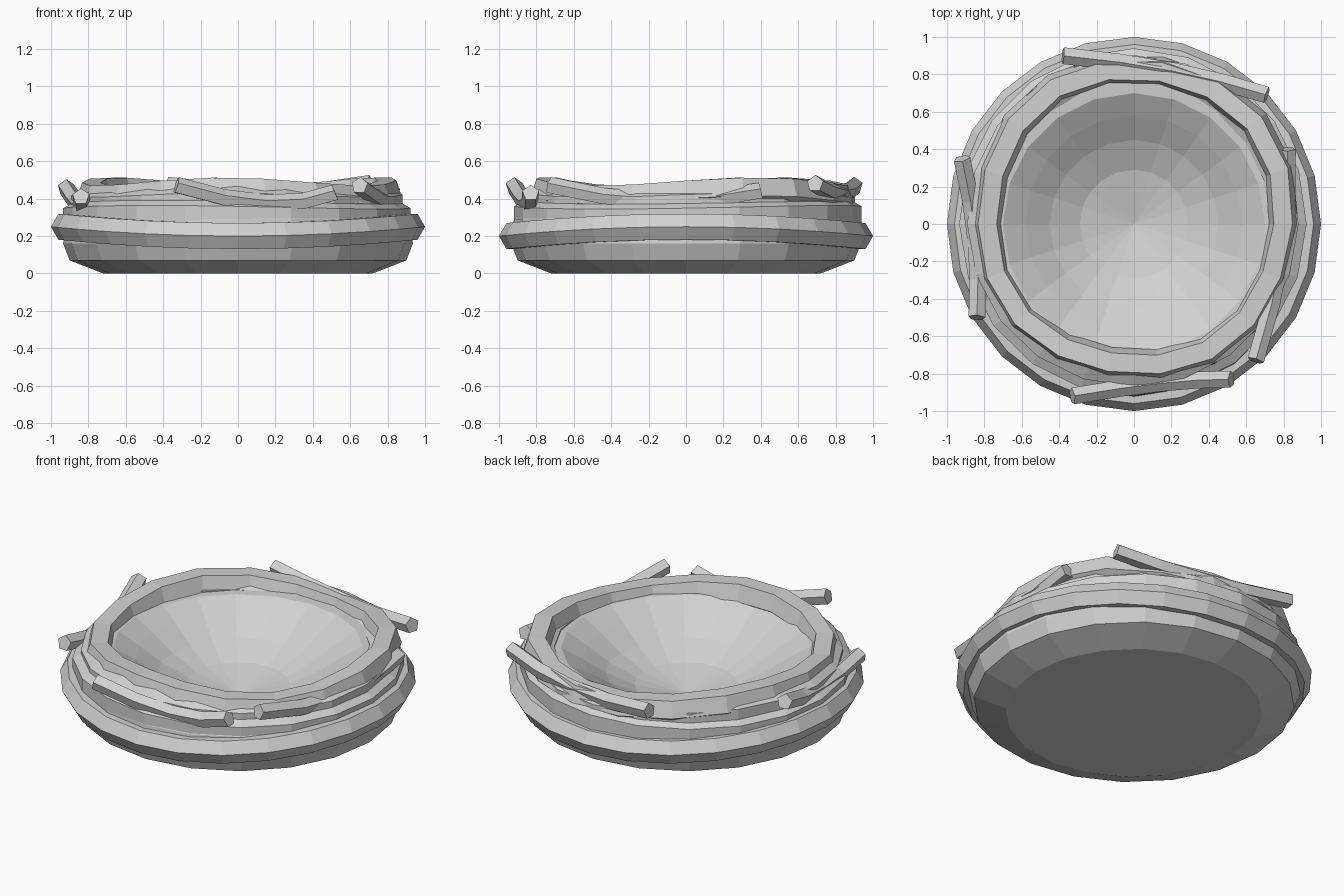
import bpy, bmesh, math
from mathutils import Vector

if "Cube" in bpy.data.objects:
    bpy.data.objects.remove(bpy.data.objects["Cube"], do_unlink=True)

grey = bpy.data.materials.new("nest grey")
grey.use_nodes = True
color = (0.64, 0.64, 0.64, 1)
grey.diffuse_color = color
bsdf = next(n for n in grey.node_tree.nodes if n.type == 'BSDF_PRINCIPLED')
bsdf.inputs["Base Color"].default_value = color
bsdf.inputs["Roughness"].default_value = 0.9


def finish(name, bm):
    bmesh.ops.recalc_face_normals(bm, faces=bm.faces)
    mesh = bpy.data.meshes.new(name)
    bm.to_mesh(mesh)
    bm.free()
    mesh.materials.append(grey)
    obj = bpy.data.objects.new(name, mesh)
    bpy.context.collection.objects.link(obj)


def bridge(bm, a, b):
    n = len(a)
    for i in range(n):
        j = (i + 1) % n
        bm.faces.new((a[i], a[j], b[j], b[i]))


def wave(theta, count, peak):
    """Cosine wave around the nest, peak given in degrees."""
    return math.cos(count * (theta - math.radians(peak)))


# Lathed bowl: flat foot, bulging wall and a hollow inside
def bowl(name, profile, segments=20):
    bm = bmesh.new()
    rings = []
    for r, z in profile:
        ring = []
        for i in range(segments):
            t = math.tau * i / segments
            ring.append(bm.verts.new((r * math.cos(t), r * math.sin(t), z)))
        rings.append(ring)
    for a, b in zip(rings, rings[1:]):
        bridge(bm, a, b)
    bm.faces.new(rings[0])
    centre = bm.verts.new((0, 0, 0.125))
    last = rings[-1]
    for i in range(segments):
        bm.faces.new((last[i], last[(i + 1) % segments], centre))
    finish(name, bm)


# Closed woven ring whose radius and height vary around the nest
def woven_ring(name, radius, height, thick, sides, turn, segments=20):
    bm = bmesh.new()
    sections = []
    for i in range(segments):
        t = math.tau * i / segments
        section = []
        for k in range(sides):
            a = math.tau * k / sides + math.radians(turn)
            r = radius(t) + thick * math.cos(a)
            z = height(t) + thick * math.sin(a)
            section.append(bm.verts.new((r * math.cos(t), r * math.sin(t), z)))
        sections.append(section)
    for i in range(segments):
        bridge(bm, sections[i], sections[(i + 1) % segments])
    finish(name, bm)


# Five-sided twig that bends through a start, middle and end point
def twig(name, start, middle, end, radius=0.047, steps=4, sides=5):
    p0, p1, p2 = Vector(start), Vector(middle), Vector(end)
    control = p1 * 2 - (p0 + p2) / 2
    bm = bmesh.new()
    sections = []
    for s in range(steps + 1):
        u = s / steps
        point = p0 * (1 - u) ** 2 + control * 2 * u * (1 - u) + p2 * u * u
        along = ((control - p0) * (1 - u) + (p2 - control) * u).normalized()
        side = along.cross(Vector((0, 0, 1))).normalized()
        up = side.cross(along)
        section = []
        for k in range(sides):
            a = math.tau * k / sides + 0.3
            section.append(bm.verts.new(
                point + (side * math.cos(a) + up * math.sin(a)) * radius))
        sections.append(section)
    for a, b in zip(sections, sections[1:]):
        bridge(bm, a, b)
    bm.faces.new(sections[0])
    bm.faces.new(sections[-1])
    finish(name, bm)


bowl("nest_bowl", [(0.72, 0), (0.9, 0.07), (0.935, 0.16), (0.92, 0.29),
                   (0.86, 0.38), (0.8, 0.425), (0.7, 0.42),
                   (0.58, 0.35), (0.45, 0.265), (0.29, 0.19)])

# Widest ring: saddle-shaped, higher at the sides than at front and back
woven_ring("outer_ring", lambda t: 0.92,
           lambda t: 0.225 + 0.025 * wave(t, 2, 0), 0.08, 6, 0, 24)

# Middle rings slope the wall up from the widest ring to the rim
woven_ring("middle_ring", lambda t: 0.832 + 0.012 * wave(t, 1, 120),
           lambda t: 0.298 + 0.01 * wave(t, 2, 60), 0.112, 6, 30)
woven_ring("upper_ring", lambda t: 0.81 + 0.018 * wave(t, 1, 110),
           lambda t: 0.375 + 0.012 * wave(t, 3, 25), 0.088, 6, 30)

# Rim with three gentle crests, pulled slightly toward the back
woven_ring("top_rim",
           lambda t: 0.8 + 0.038 * wave(t, 1, 80) + 0.012 * wave(t, 4, 35),
           lambda t: 0.422 + 0.022 * wave(t, 3, 25), 0.085, 5, 54, 18)

# Loose twigs poking out of the weave
twig("front_twig", (-0.33, -0.92, 0.47), (0.15, -0.85, 0.375), (0.52, -0.83, 0.43))
twig("back_twig", (-0.38, 0.9, 0.47), (0.2, 0.82, 0.43), (0.71, 0.69, 0.48))
twig("right_twig", (-0.92, 0.35, 0.46), (-0.845, -0.09, 0.36), (-0.84, -0.5, 0.41))
twig("left_twig", (0.65, -0.73, 0.47), (0.79, -0.15, 0.385), (0.82, 0.4, 0.44))
